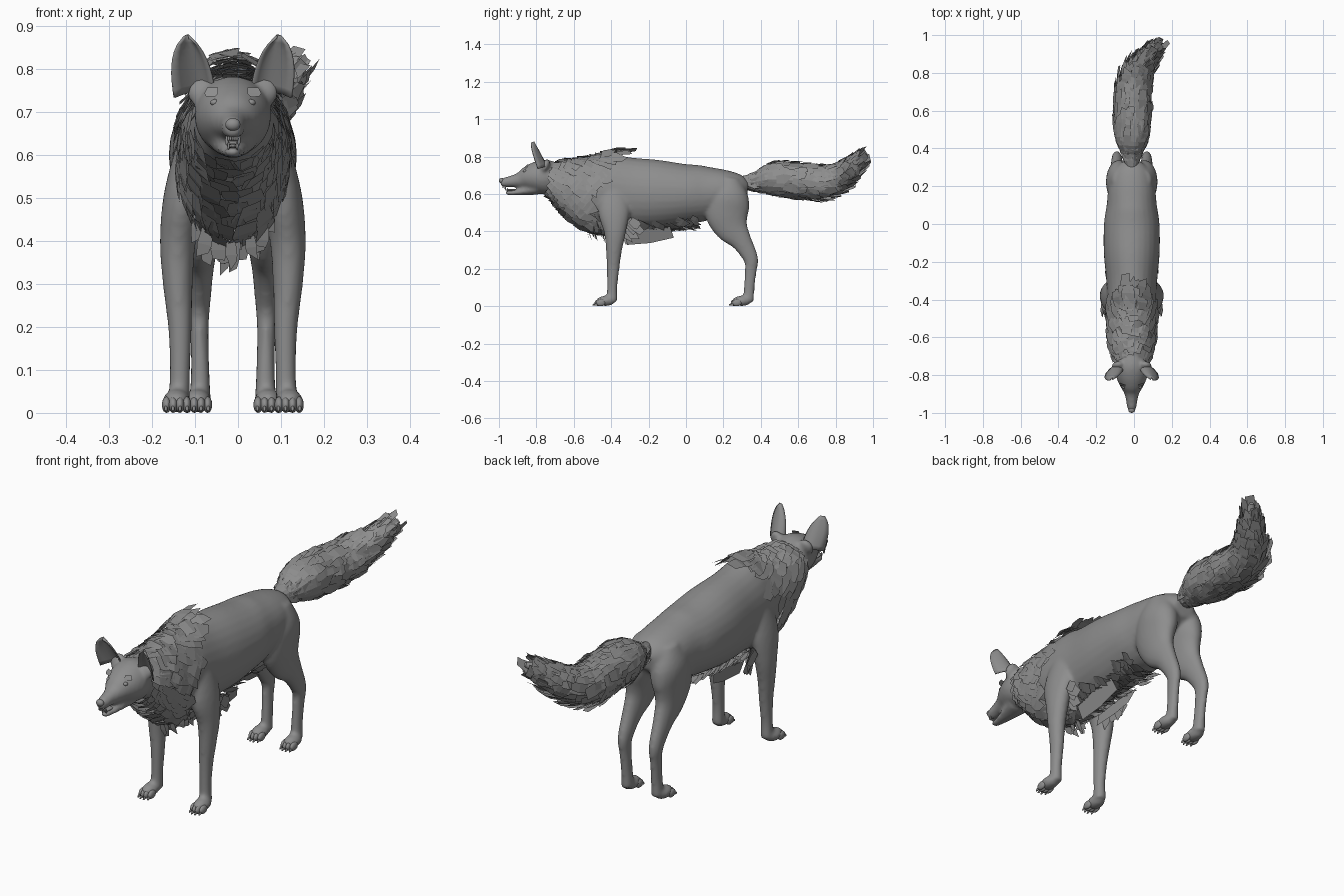
import bpy, bmesh, math, random
from mathutils import Vector, Matrix

if "Cube" in bpy.data.objects:
    bpy.data.objects.remove(bpy.data.objects["Cube"])
random.seed(4)
rnd = random.uniform
TAU = math.tau
CENTRE_X = -0.012

grey = bpy.data.materials.new("grey fur")
grey.use_nodes = True
grey.diffuse_color = (0.27, 0.27, 0.27, 1)
grey.node_tree.nodes["Principled BSDF"].inputs["Base Color"].default_value = grey.diffuse_color


def finish(bm, name, smooth=True, fix=True):
    if fix:
        bmesh.ops.recalc_face_normals(bm, faces=bm.faces)
    mesh = bpy.data.meshes.new(name)
    bm.to_mesh(mesh)
    bm.free()
    mesh.materials.append(grey)
    for p in mesh.polygons:
        p.use_smooth = smooth
    ob = bpy.data.objects.new(name, mesh)
    ob.location.x = CENTRE_X
    bpy.context.collection.objects.link(ob)
    return ob


# Sections are (x, y, z, side radius, other radius), joined by a smooth spline
def sample(rows, t):
    t = min(max(t, 0), 1) * (len(rows) - 1)
    i = min(int(t), len(rows) - 2)
    f = t - i
    a, b, c, d = [rows[min(max(k, 0), len(rows) - 1)] for k in range(i - 1, i + 3)]
    return [q + 0.5 * f * (r - p + f * (2 * p - 5 * q + 4 * r - s + f * (3 * (q - r) + s - p)))
            for p, q, r, s in zip(a, b, c, d)]


def surface(rows, t, ang):
    v = sample(rows, t)
    lo, hi = sample(rows, t - 0.02), sample(rows, t + 0.02)
    along = (Vector(hi[:3]) - Vector(lo[:3])).normalized()
    side = Vector((1, 0, 0))
    side = (side - along * side.dot(along)).normalized()
    up = side.cross(along)
    c, s = math.cos(ang), math.sin(ang)
    pos = Vector(v[:3]) + side * c * v[3] + up * s * v[4]
    normal = (side * c / v[3] + up * s / v[4]).normalized()
    return pos, normal, along


def loft(bm, rows, sides=28, steps=5):
    n = (len(rows) - 1) * steps
    rings = [[bm.verts.new(surface(rows, i / n, TAU * k / sides)[0]) for k in range(sides)]
             for i in range(n + 1)]
    for r0, r1 in zip(rings, rings[1:]):
        for k in range(sides):
            j = (k + 1) % sides
            bm.faces.new((r0[k], r0[j], r1[j], r1[k]))
    bm.faces.new(rings[0])
    bm.faces.new(rings[-1])


def ball(bm, pos, radii, tilt=0):
    m = Matrix.Translation(pos) @ Matrix.Rotation(tilt, 4, 'X') @ Matrix.Diagonal((*radii, 1))
    bmesh.ops.create_uvsphere(bm, u_segments=14, v_segments=9, radius=1, matrix=m)


def card(bm, pos, flow, normal, length, width, lift=0.02):
    """One slightly bent tuft of fur with a ragged end."""
    flow = (flow - normal * flow.dot(normal)).normalized()
    side = flow.cross(normal).normalized()
    ends = [rnd(0.7, 1.1), rnd(0.7, 1.1)]
    rows = []
    for f, w in ((0, 0.8), (0.5, 1), (1, rnd(0.5, 0.9))):
        rows.append([bm.verts.new(pos + flow * length * f * (e if f == 1 else 1)
                                  + side * sgn * width * w / 2 + normal * lift * f * (1.6 - f))
                     for sgn, e in zip((1, -1), ends)])
    for a, b in zip(rows, rows[1:]):
        bm.faces.new((a[0], b[0], b[1], a[1]))


# Trunk and neck
skin = bmesh.new()
loft(skin, [(0, -.72, .68, .075, .085), (0, -.62, .67, .10, .12), (0, -.52, .645, .12, .168),
            (0, -.42, .615, .13, .20), (0, -.30, .605, .135, .19), (0, -.15, .60, .148, .182),
            (0, 0, .60, .147, .16), (0, .1, .605, .133, .148), (0, .2, .62, .122, .115),
            (0, .28, .628, .098, .082), (0, .33, .625, .05, .045)])
# Skull and upper jaw, then lower jaw
loft(skin, [(0, -.68, .68, .07, .08), (0, -.75, .69, .088, .093), (0, -.80, .69, .085, .084),
            (0, -.85, .684, .066, .064), (0, -.89, .674, .043, .042), (0, -.93, .668, .031, .032),
            (0, -.97, .662, .025, .026), (0, -.992, .66, .016, .018)])
loft(skin, [(0, -.80, .63, .055, .035), (0, -.87, .614, .036, .021),
            (0, -.93, .606, .023, .013), (0, -.968, .606, .014, .010)])

# Legs, mirrored
front_leg = [(.085, -.38, .64, .04, .07), (.113, -.385, .51, .047, .085), (.128, -.38, .40, .042, .06),
             (.128, -.385, .30, .035, .043), (.123, -.39, .20, .028, .034),
             (.123, -.395, .10, .024, .028), (.125, -.395, .025, .026, .03)]
hind_leg = [(.05, .23, .68, .05, .06), (.065, .225, .59, .07, .11), (.071, .22, .50, .06, .118),
            (.075, .245, .42, .046, .092), (.078, .298, .345, .035, .056), (.079, .346, .255, .027, .04),
            (.078, .346, .19, .022, .032), (.076, .338, .10, .022, .029), (.076, .333, .025, .026, .03)]
toes = bmesh.new()
claws = bmesh.new()
for s in (1, -1):
    for leg in (front_leg, hind_leg):
        loft(skin, [(s * r[0], *r[1:]) for r in leg], 24, 4)
        fx, fy = s * (leg[-1][0] + .006), leg[-1][1]
        ball(skin, (fx, fy - .035, .028), (.033, .052, .028))
        for k in (-1.5, -.5, .5, 1.5):
            y = fy - .072 + .008 * abs(k)
            ball(toes, (fx + k * .0155, y, .019), (.011, .026, .019), .1)
            ball(claws, (fx + k * .0165, y - .024, .010), (.004, .013, .006), .35)
    # Root of the ear, blended into the skull
    ball(skin, (s * .072, -.752, .750), (.036, .022, .04), -.4)
finish(toes, "toes")
finish(claws, "claws")
body = finish(skin, "body")
fuse = body.modifiers.new("fuse", 'REMESH')
fuse.mode = 'VOXEL'
fuse.voxel_size = 0.0085
fuse.use_smooth_shade = True
relax = body.modifiers.new("relax", 'SMOOTH')
relax.iterations = 8

# Ears: cupped shells opening forward, broad with a rounded tip
for s, name in ((1, "left_ear"), (-1, "right_ear")):
    bm = bmesh.new()
    axis = Vector((s * .022, -.062, .135))
    across = Vector((s * .95, -.30, 0)).normalized()
    front = Vector((s * .2, -.9, -.4)).normalized()
    grid = []
    for i in range(9):
        v = i / 8
        w = .05 * (1 - .93 * v ** 3) ** .75
        grid.append([bm.verts.new(Vector((s * .084, -.757, .742)) + axis * v + across * w * u
                                  + front * .036 * (u * u - .4) * (1 - .6 * v))
                     for u in (-1, -.7, -.35, 0, .35, .7, 1)])
    for a, b in zip(grid, grid[1:]):
        for k in range(6):
            bm.faces.new((a[k], a[k + 1], b[k + 1], b[k]))
    ear = finish(bm, name)
    shell = ear.modifiers.new("shell", 'SOLIDIFY')
    shell.thickness = 0.005
    shell.offset = 0

# Face details
eyes, brows, teeth = bmesh.new(), bmesh.new(), bmesh.new()
for s in (1, -1):
    ball(eyes, (s * .042, -.862, .722), (.011, .010, .008))
    card(brows, Vector((s * .047, -.846, .757)), Vector((s * .15, -.35, -.9)),
         Vector((s * .3, -.85, .4)).normalized(), .032, .034, .004)
    ball(teeth, (s * .014, -.966, .634), (.004, .004, .012))
    ball(teeth, (s * .010, -.955, .622), (.003, .003, .010))
for k in range(-2, 3):
    ball(teeth, (k * .005, -.978, .638), (.0028, .003, .006))
finish(eyes, "eyes")
finish(brows, "brow_patches", False)
finish(teeth, "teeth")
bm = bmesh.new()
ball(bm, (0, -.986, .671), (.018, .014, .015))
finish(bm, "nose")
bm = bmesh.new()
ball(bm, (0, -.925, .621), (.014, .04, .006))
finish(bm, "tongue")

# Ruff of overlapping tufts; the bare shoulder cuts it short at the sides
ruff = [(0, -.745, .675, .094, .095), (0, -.67, .662, .124, .145), (0, -.57, .63, .135, .195),
        (0, -.48, .61, .138, .225), (0, -.38, .61, .14, .225), (0, -.28, .62, .138, .188)]
bm = bmesh.new()
rings = 14
for i in range(rings):
    for k in range(24):
        a = TAU * (k + rnd(0, 1)) / 24
        t = (i + rnd(0, .9)) / rings
        limit = .50 + .40 * max(math.sin(a), 0) ** 2 + .25 * max(-math.sin(a), 0) ** 2
        if t > limit:
            continue
        pos, normal, along = surface(ruff, t, a)
        flow = along + Vector((rnd(-.25, .25), 0, -.55 * abs(math.cos(a)) - .12 + rnd(-.15, .15)))
        card(bm, pos - normal * .008, flow, normal, rnd(.07, .12), rnd(.04, .075), rnd(.0, .022))
finish(bm, "neck_ruff", False, False)

# Chest tufts hanging between the front legs, and belly fringe
bm = bmesh.new()
for i in range(40):
    x = rnd(-.075, .075)
    card(bm, Vector((x, rnd(-.53, -.40), rnd(.39, .47) + abs(x) * .4)), Vector((rnd(-.2, .2), .35, -.9)),
         Vector((x * 3, -.9, -.3)).normalized(), rnd(.05, .09), rnd(.02, .04), .006)
finish(bm, "chest_tufts", False, False)
bm = bmesh.new()
for i in range(100):
    f = rnd(0, 1)
    x = rnd(-.1, .1)
    card(bm, Vector((x, -.36 + .41 * f, .408 + .03 * f + x * x * 4)),
         Vector((rnd(-.3, .3), 1, -.5)), Vector((x * 9, -.25, -.9)).normalized(),
         rnd(.06, .09) * (1 - .25 * f), rnd(.035, .06), rnd(.004, .02))
for s in (1, -1):
    # Long flat tufts behind each elbow
    for k in range(5):
        card(bm, Vector((s * (.09 + .012 * k), -.345 + .012 * k, .46)), Vector((0, .35 + .25 * k, -1)),
             Vector((s, 0, 0)), .13 - .012 * k, .05, .004)
    card(bm, Vector((s * .05, -.32, .36)), Vector((0, 1, .16)), Vector((s, 0, -.3)).normalized(), .25, .085, .0)
finish(bm, "belly_fringe", False, False)

# Tail: solid core covered in tufts that flow to the tip
tail = [(0, .29, .665, .025, .03), (0, .37, .665, .055, .052), (.002, .46, .678, .092, .09),
        (.004, .60, .67, .096, .092), (.008, .71, .662, .09, .088), (.03, .80, .68, .076, .076),
        (.08, .87, .725, .052, .058), (.128, .93, .78, .028, .028), (.155, .965, .806, .01, .01)]
bm = bmesh.new()
loft(bm, tail, 14, 3)
finish(bm, "tail_core", False)
bm = bmesh.new()
for i in range(22):
    for k in range(15):
        t = .06 + .80 * (i + rnd(0, 1)) / 22
        pos, normal, along = surface(tail, t, TAU * (k + rnd(0, 1)) / 15)
        flow = along + Vector((rnd(-.25, .25), 0, rnd(-.25, .25)))
        card(bm, pos, flow, normal, rnd(.07, .115) * (1 - .25 * t), rnd(.025, .055), rnd(.0, .024) * (1.2 - t))
finish(bm, "tail_fur", False, False)
